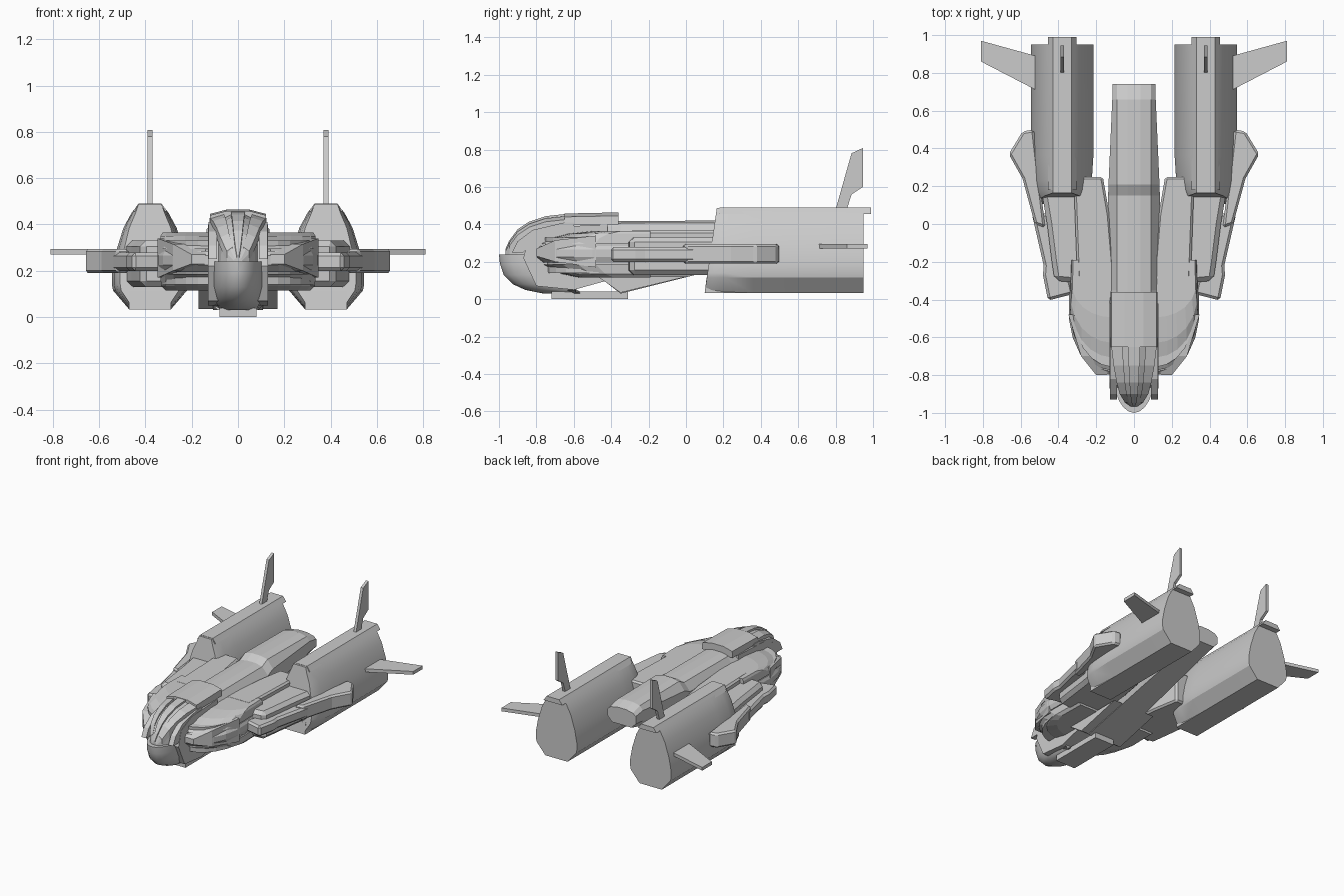
import bpy, bmesh, math

if "Cube" in bpy.data.objects:
    bpy.data.objects.remove(bpy.data.objects["Cube"])

def make(name, rings, mirror=False, smooth=False, bevel=0.0):
    """Skin a list of equal-length closed rings and cap both ends."""
    bm = bmesh.new()
    vs = [[bm.verts.new(p) for p in r] for r in rings]
    n = len(rings[0])
    for a, b in zip(vs, vs[1:]):
        for i in range(n):
            j = (i + 1) % n
            bm.faces.new((a[i], a[j], b[j], b[i]))
    bm.faces.new(vs[0])
    bm.faces.new(vs[-1])
    bmesh.ops.recalc_face_normals(bm, faces=bm.faces)
    me = bpy.data.meshes.new(name)
    bm.to_mesh(me)
    bm.free()
    ob = bpy.data.objects.new(name, me)
    bpy.context.collection.objects.link(ob)
    if bevel:
        m = ob.modifiers.new("chamfer", 'BEVEL')
        m.width, m.segments = bevel, 1
    if mirror:
        m = ob.modifiers.new("mirror", 'MIRROR')
        m.use_mirror_merge = False
    if smooth:
        bpy.ops.object.select_all(action='DESELECT')
        ob.select_set(True)
        bpy.context.view_layer.objects.active = ob
        bpy.ops.object.shade_smooth_by_angle(angle=math.radians(28))
    return ob

def slab(name, plan, z0, z1, **k):
    return make(name, [[(x, y, z) for x, y in plan] for z in (z0, z1)], **k)

def side(name, prof, x0, x1, **k):
    return make(name, [[(x, y, z) for y, z in prof] for x in (x0, x1)], **k)

def sym(half, cx=0.0):
    """Close a right-hand half section by reflecting it about cx."""
    return [(cx + x, z) for x, z in half] + [(cx - x, z) for x, z in reversed(half)]

# Engine nacelles: rounded front, slanted intake face
half = [(.05, .488), (.08, .45), (.115, .385), (.148, .28), (.165, .19),
        (.165, .14), (.16, .115), (.09, .033)]
rings = []
for y, s in ((.165, .78), (.19, .87), (.24, .94), (.36, 1), (.95, 1)):
    lean = max(0, (.36 - y) / .195) * .065
    rings.append([(.38 + (x - .38) * (s if z < .47 else 1), y - lean * (.488 - z) / .455, z)
                  for x, z in sym(half, .38)])
make("engine_nacelle", rings, mirror=True, smooth=True)
side("engine_keel", [(.10, .033), (.11, .115), (.94, .115), (.94, .033)], .29, .47, mirror=True)
make("engine_ridge", [[(.38 + d * w, y, z) for d, w, z in
     ((-1, .05, .49), (1, .05, .49), (1, .075, .455), (-1, .075, .455))] for y in (.18, .99)],
     mirror=True)

# Tail fins
side("upright_fin", [(.80, .48), (.885, .78), (.945, .808), (.945, .60), (.885, .56), (.86, .48)],
     .37, .39, mirror=True)
slab("side_fin", [(.52, .71), (.52, .89), (.81, .97), (.81, .86)], .27, .294, mirror=True)

# Central spine with stepped roof and rising belly
rings = []
for y, w, top, bot in ((-.46, .155, .415, .115), (-.35, .152, .418, .03), (.15, .137, .42, .155),
                       (.21, .135, .45, .17), (.66, .115, .445, .28), (.74, .113, .42, .30)):
    h = top - bot
    rings.append([(x, y, z) for x, z in sym([(.035, top), (.09, top - .012), (w, top - h * .25),
                                             (w, bot + h * .3), (w * .7, bot)])])
make("spine", rings)

# Chin: rounded prow, flat on top
rings = []
for z, w, f in ((.24, .112, -1), (.19, .112, -.995), (.13, .11, -.975), (.08, .102, -.925),
                (.05, .092, -.86), (.03, .075, -.76)):
    arc = [(w * math.cos(t), f + .22 - .22 * math.sin(t), z)
           for t in (i * math.pi / 12 for i in range(13))]
    b = -.52 - (.24 - z) * .35
    rings.append([(w * 1.15, b, z)] + arc + [(-w * 1.15, b, z)])
make("chin", rings, smooth=True)
slab("belly_plate", [(-.08, -.72), (.08, -.72), (.08, -.31), (-.08, -.31)], 0, .04)
side("head_core", [(-.87, .22), (-.84, .33), (-.72, .385), (-.42, .40), (-.42, .10), (-.6, .05), (-.8, .07)],
     -.13, .13)

# Canopy shell, raised ribs and roof plate
path = [(-.965, .018, .255), (-.945, .045, .30), (-.90, .07, .36), (-.84, .085, .40),
        (-.75, .10, .43), (-.64, .112, .442), (-.36, .115, .45)]
make("canopy", [[(x, y, z) for x, z in sym([(w * .3, t), (w * .75, t - (t - .23) * .12),
      (w, t - (t - .23) * .4), (w * 1.08, .23)])] for y, w, t in path])

def rib(name, a, b, drop, rows, **k):
    make(name, [[(w * a, y, t + .014 - drop * .4), (w * b, y, t + .014 - drop),
                 (w * b, y, t - .06), (w * a, y, t - .06)] for y, w, t in rows], **k)

rib("canopy_center_rib", -.28, .28, 0, path[:6])
rib("canopy_side_rib", .55, 1.08, .03, path[1:6], mirror=True)
make("roof_plate", [[(x, y, z) for x, z in sym([(.05, t), (.12, t - .018), (.125, .40)])]
                    for y, t in ((-.65, .458), (-.36, .464))])
side("brow", [(-.93, .25), (-.90, .31), (-.82, .37), (-.65, .41), (-.60, .41), (-.60, .36),
              (-.8, .32), (-.87, .25)], .09, .128, mirror=True)

# Shoulder shells: stacked curved layers separated by a recessed band
plan = [(.08, -.19), (.34, -.19), (.345, -.50), (.325, -.60), (.285, -.69), (.235, -.75),
        (.18, -.785), (.08, -.81)]
def shell(name, rows):
    make(name, [[(.08 + (x - .08) * sx, -.19 + (y + .19) * sy, z) for x, y in plan]
                for z, sx, sy in rows], mirror=True)
shell("shoulder_core", [(.14, .93, .9), (.33, .93, .93)])
shell("shoulder_top", [(.295, .98, .96), (.325, .97, .88), (.35, .96, .72), (.365, .93, .5)])
shell("shoulder_middle", [(.195, .95, .94), (.225, 1, 1), (.265, 1, 1), (.285, .96, .97)])
shell("shoulder_bottom", [(.115, .88, .62), (.135, .95, .78), (.185, .97, .94)])
# Tongues that stand proud of each shoulder
make("shoulder_tongue", [[(x0, y, z0), (x1, y, z0), (x1, y, z1), (x0, y, z1)]
     for y, x0, x1, z0, z1 in ((-.80, .14, .2, .23, .27), (-.70, .14, .28, .20, .315),
                               (-.48, .14, .347, .17, .34))], mirror=True)

# Wing roots and inner wing
slab("wing_root", [(.10, -.3), (.30, -.3), (.32, .25), (.165, .25), (.13, .05)], .13, .366,
     mirror=True, bevel=.012)
slab("inner_wing", [(.2, -.32), (.42, -.30), (.435, -.2), (.46, 0), (.50, .24), (.2, .24)],
     .13, .33, mirror=True, bevel=.025)
side("wing_keel", [(-.47, .12), (-.35, .035), (0, .12)], .10, .17, mirror=True)

# Outer pods: slim front arm and flared rear
slab("outer_arm", [(.32, -.37), (.455, -.405), (.482, -.27), (.478, -.22), (.54, .05), (.4, .06),
                   (.36, -.2)], .20, .278, mirror=True, bevel=.014)
slab("outer_flare", [(.47, -.02), (.525, 0), (.59, .24), (.663, .37), (.59, .49), (.53, .50)],
     .19, .295, mirror=True, bevel=.012)
